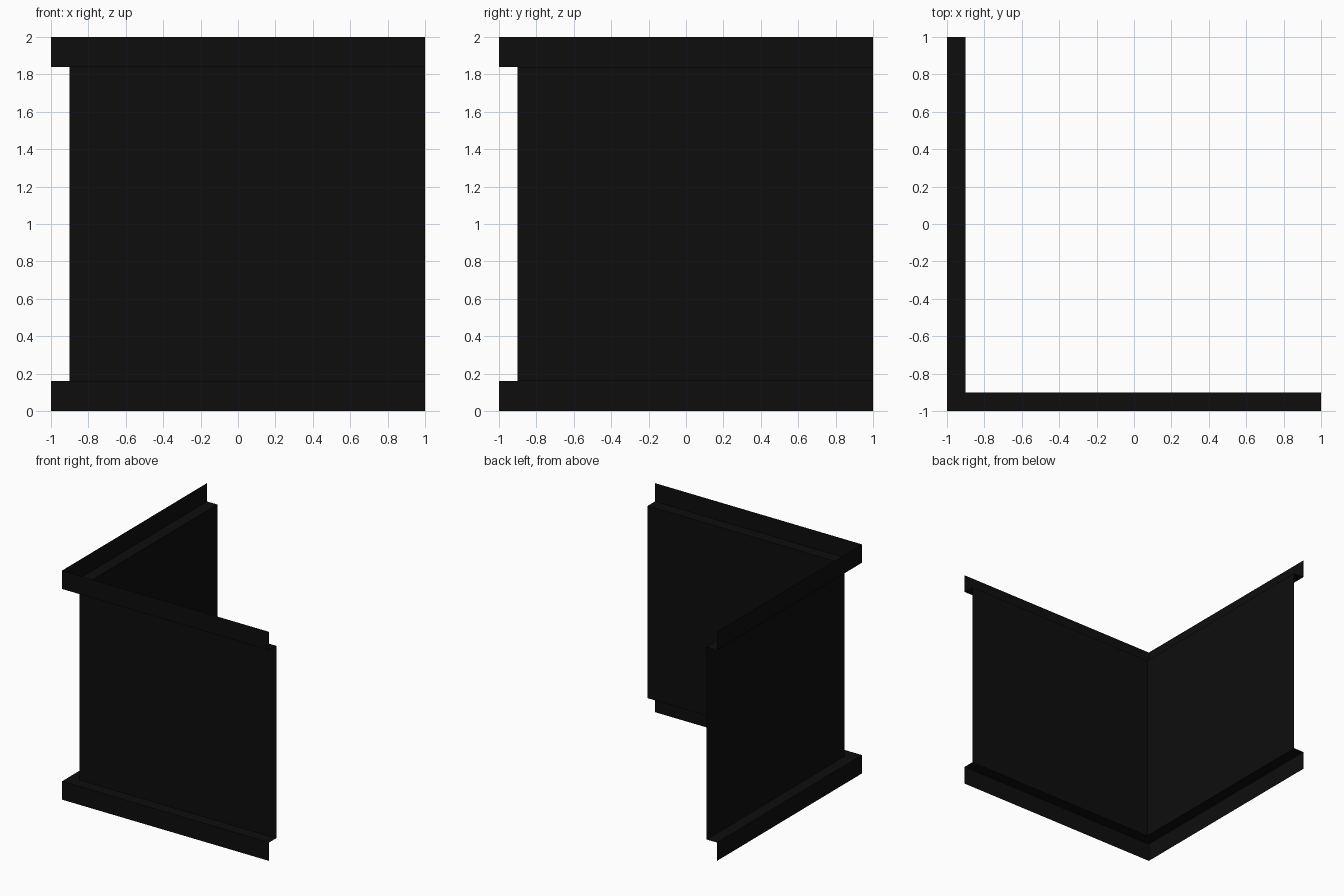
import bpy
import bmesh

cube = bpy.data.objects.get("Cube")
if cube:
    bpy.data.objects.remove(cube, do_unlink=True)

# Single near-black finish
black = bpy.data.materials.new("matte_black")
black.use_nodes = True
colour = (0.004, 0.004, 0.004, 1)
black.diffuse_color = colour
black.node_tree.nodes["Principled BSDF"].inputs["Base Color"].default_value = colour

END = 1.0       # free end of both wings
OUTER = -1.0    # plane of the rails
INNER = -0.9    # plane of the recessed panel
HEIGHT = 2.0
RAIL = 0.16     # rail height


def corner_sheet(name, profile):
    """Sweep an (offset, height) profile around the L-shaped corner with a mitre."""
    bm = bmesh.new()
    rows = [[bm.verts.new(co) for co in ((d, END, z), (d, d, z), (END, d, z))]
            for d, z in profile]
    for low, high in zip(rows, rows[1:]):
        for i in range(2):
            bm.faces.new((low[i], low[i + 1], high[i + 1], high[i]))
    mesh = bpy.data.meshes.new(name)
    bm.to_mesh(mesh)
    bm.free()
    mesh.materials.append(black)
    obj = bpy.data.objects.new(name, mesh)
    bpy.context.collection.objects.link(obj)


# Thin folded sheet: rail and ledge below, recessed panel, ledge and rail above
corner_sheet("lower_rail", [(OUTER, 0), (OUTER, RAIL), (INNER, RAIL)])
corner_sheet("wall_panel", [(INNER, RAIL), (INNER, HEIGHT - RAIL)])
corner_sheet("upper_rail", [(INNER, HEIGHT - RAIL), (OUTER, HEIGHT - RAIL), (OUTER, HEIGHT)])
